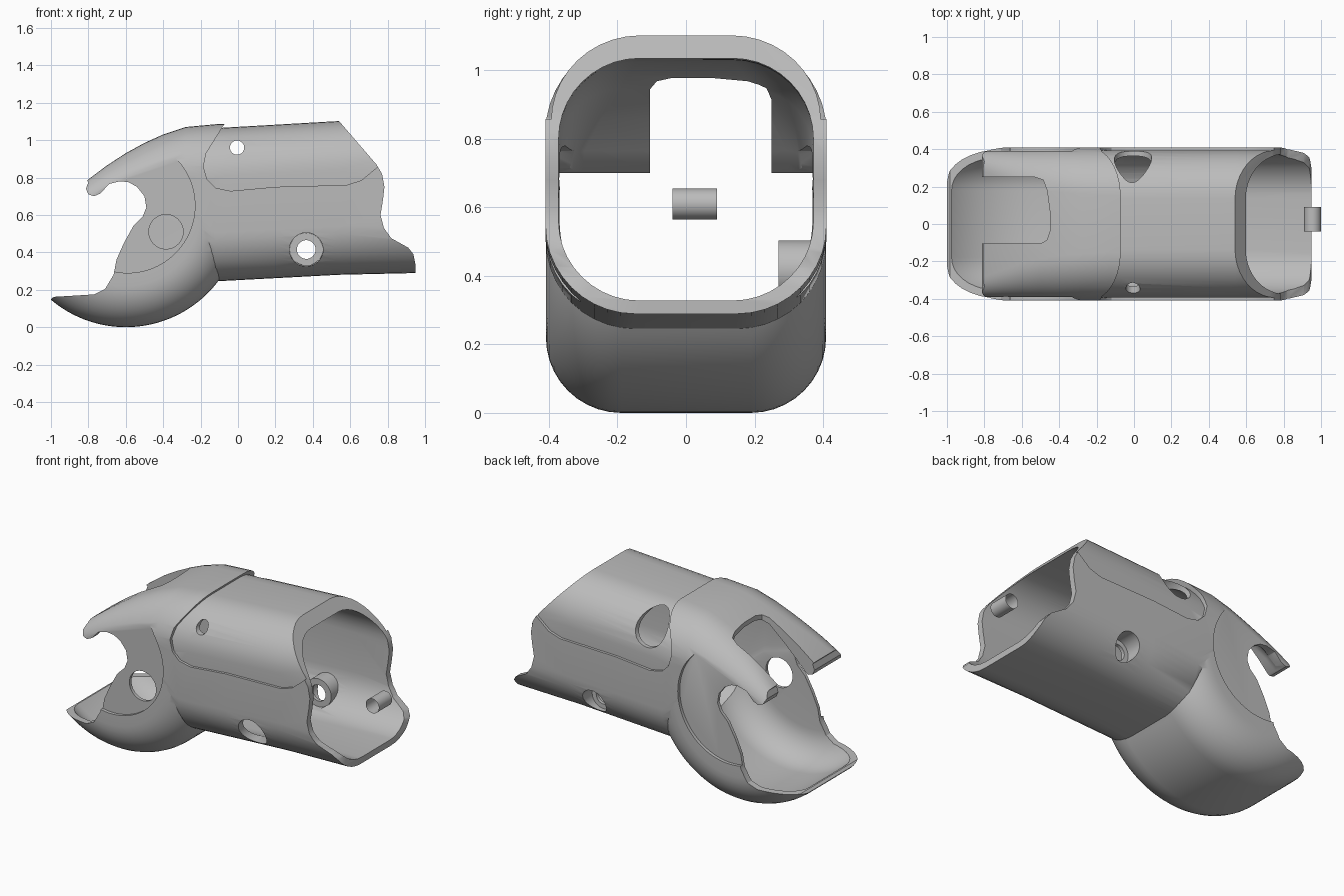
import bpy, bmesh, math

old = bpy.data.objects.get("Cube")
if old:
    bpy.data.objects.remove(old, do_unlink=True)

grey = bpy.data.materials.new("plain grey")
grey.use_nodes = True
grey.diffuse_color = (0.5, 0.5, 0.5, 1)
grey.node_tree.nodes["Principled BSDF"].inputs["Base Color"].default_value = (0.5, 0.5, 0.5, 1)


def loft(name, rings, caps=True):
    """Skin a row of closed rings that have equal point counts."""
    bm = bmesh.new()
    rows = [[bm.verts.new(p) for p in ring] for ring in rings]
    for a, b in zip(rows, rows[1:]):
        for i in range(len(a)):
            j = (i + 1) % len(a)
            bm.faces.new((a[i], a[j], b[j], b[i]))
    if caps:
        bm.faces.new(rows[0])
        bm.faces.new(rows[-1])
    bmesh.ops.recalc_face_normals(bm, faces=bm.faces)
    mesh = bpy.data.meshes.new(name)
    bm.to_mesh(mesh)
    bm.free()
    mesh.materials.append(grey)
    obj = bpy.data.objects.new(name, mesh)
    bpy.context.collection.objects.link(obj)
    return obj


def prism(name, pts, lo=-1, hi=1, axis="y"):
    place = (lambda u, v, d: (u, d, v)) if axis == "y" else (lambda u, v, d: (u, v, d))
    return loft(name, [[place(u, v, d) for u, v in pts] for d in (lo, hi)])


def circle(cx, cz, r, n=48):
    return [(cx + r * math.cos(2 * math.pi * i / n), cz + r * math.sin(2 * math.pi * i / n))
            for i in range(n)]


def boolean(target, other, op="DIFFERENCE"):
    mod = target.modifiers.new("cut", "BOOLEAN")
    mod.operation = op
    mod.solver = "EXACT"
    mod.object = other
    bpy.context.view_layer.objects.active = target
    bpy.ops.object.modifier_apply(modifier=mod.name)
    bpy.data.objects.remove(other, do_unlink=True)


def section(x, w, zb, zt, r, n=10):
    """Rounded rectangle across the tube at x."""
    pts = []
    for sy, sz, start in ((1, -1, -90), (1, 1, 0), (-1, 1, 90), (-1, -1, 180)):
        cz = zb + r if sz < 0 else zt - r
        for i in range(n + 1):
            a = math.radians(start + 90 * i / n)
            pts.append((x, sy * (w - r) + r * math.cos(a), cz + r * math.sin(a)))
    return pts


def jaw_sector(name, radius, w, r, start, end, n=64):
    """Part of a round-rimmed disc turned about a cross axis."""
    prof = [(0.02, -w)]
    prof += [(radius - r + r * math.cos(math.radians(a)), r - w + r * math.sin(math.radians(a)))
             for a in range(-90, 1, 9)]
    prof += [(d, -y) for d, y in reversed(prof)]
    rings = []
    for i in range(n + 1):
        a = math.radians(start + (end - start) * i / n)
        rings.append([(-0.6 + d * math.cos(a), y, 0.62 + d * math.sin(a)) for d, y in prof])
    return loft(name, rings)


# Stations of the body: x, half width, bottom, top, corner radius
stations = [(-0.86, 0.385, 0.5, 0.735, 0.09), (-0.8, 0.39, 0.5, 0.79, 0.11),
            (-0.7, 0.395, 0.5, 0.865, 0.15), (-0.6, 0.4, 0.5, 0.93, 0.19),
            (-0.5, 0.405, 0.48, 0.985, 0.22), (-0.4, 0.41, 0.45, 1.03, 0.24),
            (-0.28, 0.41, 0.4, 1.07, 0.25), (-0.12, 0.41, 0.245, 1.085, 0.26),
            (0.2, 0.41, 0.262, 1.1, 0.26), (0.54, 0.41, 0.28, 1.12, 0.26),
            (0.98, 0.41, 0.29, 1.14, 0.26)]

# Outer body, with the saddle panel stepped in slightly
shell = loft("finger_shell", [section(*s) for s in stations])
panel = [(-0.07, 1.3), (-0.07, 1.09), (-0.17, 0.93), (-0.185, 0.86), (-0.165, 0.79),
         (-0.12, 0.745), (-0.04, 0.728), (0.2, 0.75), (0.58, 0.76), (0.66, 0.785),
         (0.75, 0.86), (1.1, 1.1), (1.1, 1.3)]
boolean(shell, prism("panel_cutter", panel))
saddle = [(-0.25, 0.394, 0.4, 1.05, 0.26), (-0.07, 0.394, 0.4, 1.067, 0.26),
          (0.54, 0.394, 0.4, 1.102, 0.26), (0.97, 0.394, 0.4, 1.12, 0.26)]
boolean(shell, loft("saddle", [section(*s) for s in saddle]), "UNION")
boolean(shell, jaw_sector("lower_jaw", 0.62, 0.409, 0.22, 180, 380), "UNION")

# Shallow round recess on both sides of the joint
for side in (-1, 1):
    ends = sorted((side * 0.389, side * 0.6))
    boolean(shell, prism("joint_recess", circle(-0.59, 0.65, 0.36, 96), *ends))

# Hollow inside, leaving a thick lip at the front of the lid
hollow = [(-0.92, 0.36, 0.45, 0.58, 0.04), (-0.8, 0.36, 0.48, 0.66, 0.05),
          (-0.7, 0.365, 0.5, 0.765, 0.07), (-0.6, 0.367, 0.5, 0.86, 0.12),
          (-0.5, 0.37, 0.5, 0.945, 0.18), (-0.44, 0.372, 0.49, 0.985, 0.2),
          (-0.28, 0.372, 0.42, 1.025, 0.23), (-0.12, 0.372, 0.285, 1.03, 0.235),
          (0.54, 0.372, 0.32, 1.035, 0.235), (1.05, 0.372, 0.33, 1.035, 0.235)]
boolean(shell, loft("hollow", [section(*s) for s in hollow]))
boolean(shell, jaw_sector("jaw_hollow", 0.592, 0.369, 0.19, 176, 376))

# Mouth with its round notch and blunt jaw tip
mouth = [(-1.4, 0.1), (-0.999, 0.1), (-0.999, 0.15), (-0.985, 0.162), (-0.9, 0.167),
         (-0.77, 0.175), (-0.71, 0.205), (-0.665, 0.28),
         (-0.65, 0.36), (-0.61, 0.45), (-0.56, 0.54), (-0.51, 0.59), (-0.49, 0.64),
         (-0.5, 0.7), (-0.54, 0.75), (-0.585, 0.775), (-0.63, 0.78), (-0.69, 0.765),
         (-0.735, 0.715), (-0.77, 0.7), (-0.8, 0.71), (-0.813, 0.74), (-0.8, 0.775),
         (-0.86, 0.85), (-1.4, 0.85)]
boolean(shell, prism("mouth_cutter", mouth))

# Curved open end
end_cut = [(0.49, 1.16), (0.54, 1.102), (0.74, 0.87), (0.77, 0.82), (0.783, 0.75),
           (0.775, 0.68), (0.762, 0.6), (0.78, 0.53), (0.82, 0.475), (0.91, 0.425),
           (0.938, 0.39), (0.95, 0.33), (0.95, 0.1), (1.3, 0.1), (1.3, 1.3), (0.49, 1.3)]
boolean(shell, prism("end_cutter", end_cut))

# Slot through the upper lid
slot = [(-1.1, 0.25), (-0.53, 0.25), (-0.485, 0.235), (-0.465, 0.18), (-0.45, 0.07),
        (-0.45, -0.04), (-0.465, -0.085), (-0.5, -0.105), (-1.1, -0.105)]
boolean(shell, prism("slot_cutter", slot, 0.6, 1.4, "z"))

# Side holes: x, z, radius, side
for x, z, r, side in ((-0.385, 0.51, 0.092, -1), (-0.005, 0.96, 0.038, -1),
                      (-0.005, 0.955, 0.1, 1), (0.365, 0.415, 0.09, -1),
                      (0.365, 0.415, 0.085, 1)):
    boolean(shell, prism("hole_cutter", circle(x, z, r), *sorted((side * 0.05, side))))

# Screw boss: a cup with a narrow bore, trimmed flush with the outer wall
boss = prism("screw_boss", circle(0.365, 0.415, 0.089), 0.27, 0.5)
boolean(boss, prism("seat_cutter", circle(0.365, 0.415, 0.078), 0.292, 0.7))
boolean(boss, prism("bore_cutter", circle(0.365, 0.415, 0.05), 0.1, 0.7))
boolean(boss, loft("trim", [section(*s) for s in stations]), "INTERSECT")

# Open cross pin at the end
pin = loft("cross_pin", [[(x, y, z) for x, z in circle(0.955, 0.61, 0.045)]
                         for y in (-0.04, 0.09)], caps=False)

bpy.ops.object.select_all(action="DESELECT")
for obj in (shell, boss, pin):
    obj.select_set(True)
bpy.context.view_layer.objects.active = shell
bpy.ops.object.shade_smooth_by_angle(angle=math.radians(30))
